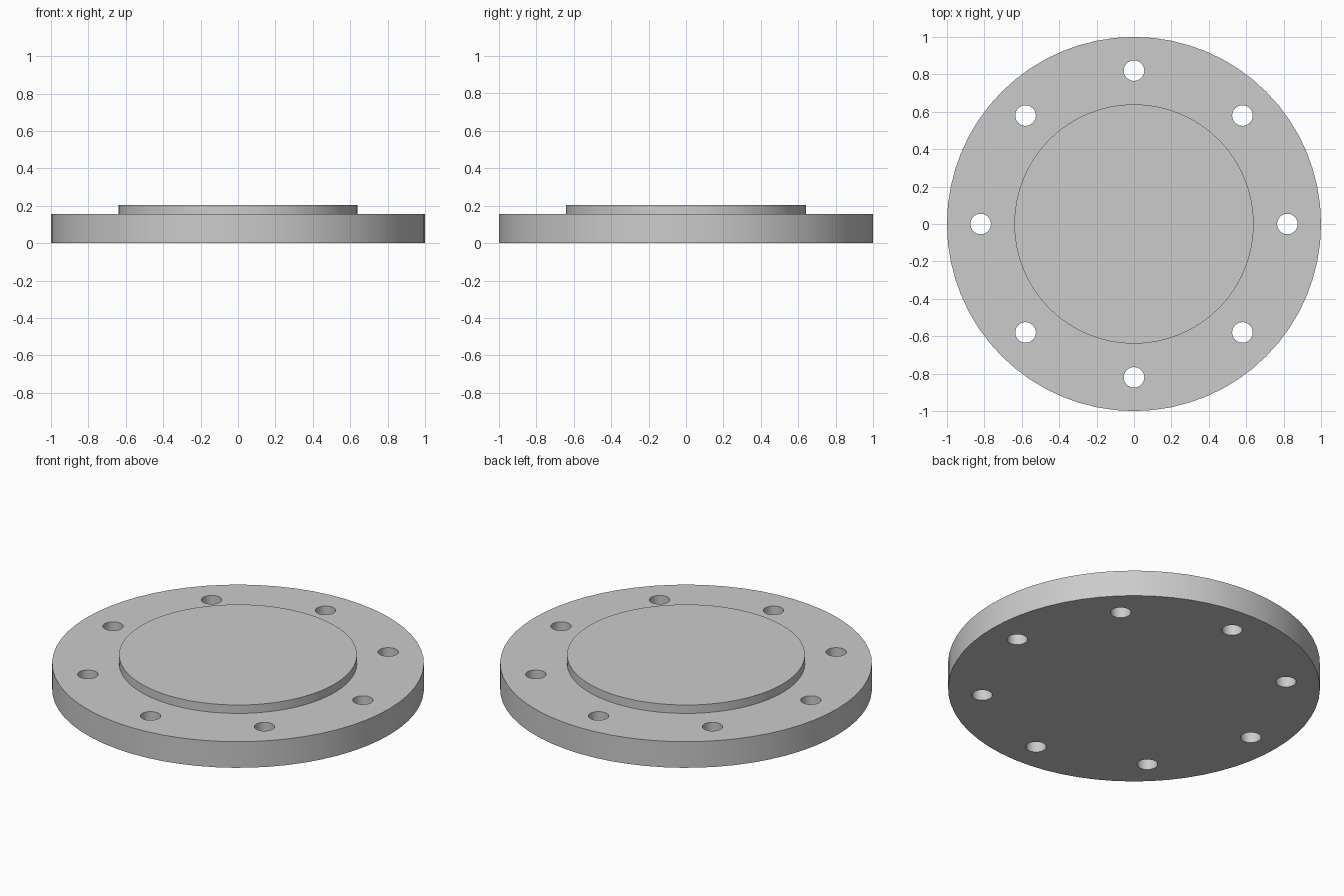
import bpy
import math

cube = bpy.data.objects.get("Cube")
if cube:
    bpy.data.objects.remove(cube, do_unlink=True)

PLATE_TOP, FACE_TOP = 0.155, 0.205
BOLT_CIRCLE, HOLE_RADIUS, HOLE_COUNT = 0.82, 0.055, 8

steel = bpy.data.materials.new("steel grey")
steel.use_nodes = True
colour = (0.6, 0.6, 0.6, 1)
steel.diffuse_color = colour
steel.node_tree.nodes["Principled BSDF"].inputs["Base Color"].default_value = colour


def cylinder(name, radius, bottom, top, sides, x=0, y=0):
    bpy.ops.mesh.primitive_cylinder_add(
        vertices=sides, radius=radius, depth=top - bottom,
        location=(x, y, (bottom + top) / 2))
    obj = bpy.context.object
    obj.name = name
    obj.data.materials.append(steel)
    return obj


def boolean(target, tool, operation):
    mod = target.modifiers.new("boolean", "BOOLEAN")
    mod.operation, mod.object, mod.solver = operation, tool, "EXACT"
    bpy.ops.object.select_all(action="DESELECT")
    target.select_set(True)
    bpy.context.view_layer.objects.active = target
    bpy.ops.object.modifier_apply(modifier=mod.name)
    bpy.data.objects.remove(tool, do_unlink=True)


# Round plate with the raised sealing face fused on top
flange = cylinder("flange_plate", 1, 0, PLATE_TOP, 64)
boolean(flange, cylinder("raised_face", 0.64, PLATE_TOP / 2, FACE_TOP, 64), "UNION")

# Ring of through holes for the bolts
for i in range(HOLE_COUNT):
    angle = math.tau * i / HOLE_COUNT
    hole = cylinder("bolt_hole_cutter", HOLE_RADIUS, -0.1, FACE_TOP + 0.1, 32,
                    BOLT_CIRCLE * math.cos(angle), BOLT_CIRCLE * math.sin(angle))
    hole.hide_render = True
    boolean(flange, hole, "DIFFERENCE")

# Smooth walls, crisp rims
bpy.ops.object.shade_smooth_by_angle(angle=math.radians(30))
